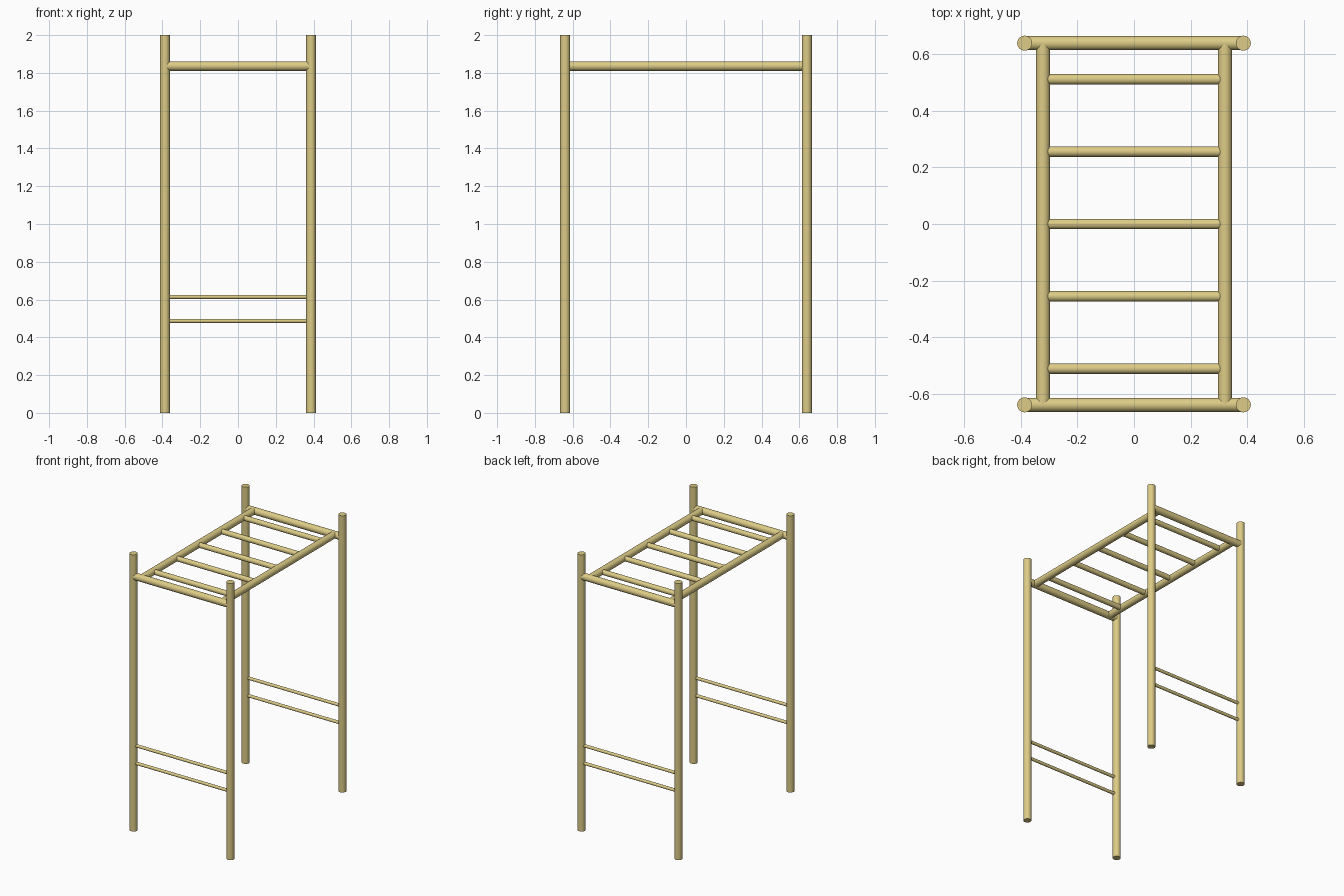
import bpy
from mathutils import Vector

if "Cube" in bpy.data.objects:
    bpy.data.objects.remove(bpy.data.objects["Cube"])

mat = bpy.data.materials.new("pale_wood")
mat.diffuse_color = (0.72, 0.60, 0.24, 1)
mat.use_nodes = True
mat.node_tree.nodes["Principled BSDF"].inputs["Base Color"].default_value = mat.diffuse_color


def pole(name, a, b, radius):
    """Round pole between two points."""
    a, b = Vector(a), Vector(b)
    d = b - a
    bpy.ops.mesh.primitive_cylinder_add(vertices=32, radius=radius, depth=d.length,
                                        location=(a + b) / 2)
    ob = bpy.context.object
    ob.name = name
    ob.rotation_euler = d.to_track_quat('Z', 'Y').to_euler()
    ob.data.materials.append(mat)
    bpy.ops.object.shade_smooth_by_angle()
    return ob


PX, PY = 0.387, 0.64      # post centres
RX, RZ = 0.322, 1.836     # side rail offset, ladder height

for ys, end in ((-1, "front"), (1, "back")):
    y = ys * PY
    # Corner posts
    for xs, side in ((-1, "left"), (1, "right")):
        pole(f"{end}_{side}_post", (xs * PX, y, 0), (xs * PX, y, 2), 0.0265)
    # Top end rail and two thin step bars
    pole(f"{end}_end_rail", (-PX, y, RZ), (PX, y, RZ), 0.025)
    for z, level in ((0.487, "lower"), (0.614, "upper")):
        pole(f"{end}_{level}_step_bar", (-PX, y, z), (PX, y, z), 0.011)

# Long side rails of the overhead ladder
for xs, side in ((-1, "left"), (1, "right")):
    pole(f"{side}_side_rail", (xs * RX, -PY, RZ), (xs * RX, PY, RZ), 0.025)

# Overhead rungs
for i in range(5):
    y = (i - 2) * 0.256
    pole(f"rung_{i + 1}", (-RX, y, RZ), (RX, y, RZ), 0.0185)
